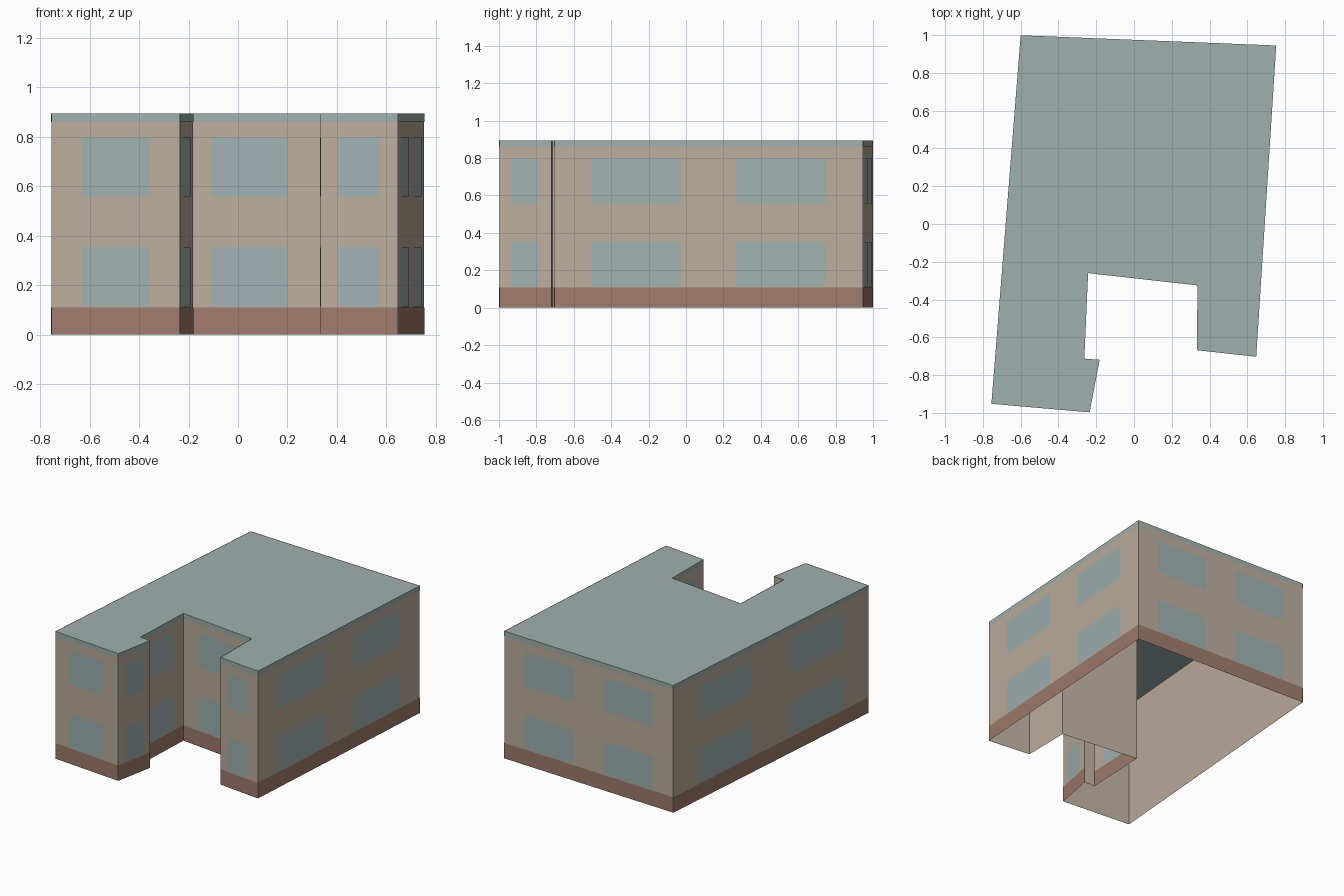
import bpy
from mathutils import Vector

if "Cube" in bpy.data.objects:
    bpy.data.objects.remove(bpy.data.objects["Cube"])

# Building footprint, counter-clockwise from the front right corner
FOOTPRINT = [(-0.755, -0.952), (-0.235, -0.997), (-0.182, -0.719), (-0.263, -0.713),
             (-0.243, -0.26), (0.336, -0.325), (0.333, -0.668), (0.647, -0.703),
             (0.753, 0.945), (-0.6, 0.999)]
HEIGHT = 0.895
PLINTH_TOP = 0.109
CORNICE_BOTTOM = 0.861
FLOORS = [(0.113, 0.352), (0.558, 0.798)]
OFFSET = 0.002


def material(name, rgb):
    mat = bpy.data.materials.new(name)
    mat.use_nodes = True
    mat.diffuse_color = (*rgb, 1)
    mat.node_tree.nodes["Principled BSDF"].inputs["Base Color"].default_value = (*rgb, 1)
    return mat


def build(name, faces, mat):
    """Make one object from a list of faces, each a list of corner points."""
    verts = [p for face in faces for p in face]
    index, start = [], 0
    for face in faces:
        index.append(list(range(start, start + len(face))))
        start += len(face)
    mesh = bpy.data.meshes.new(name)
    mesh.from_pydata(verts, [], index)
    mesh.materials.append(mat)
    obj = bpy.data.objects.new(name, mesh)
    bpy.context.collection.objects.link(obj)


def panel(a, b, start, end, low, high, offset=OFFSET):
    """Upright rectangle on wall a-b between two fractions of its length."""
    along = b - a
    out = Vector((along.y, -along.x)).normalized() * offset
    p, q = a + along * start + out, a + along * end + out
    return [(p.x, p.y, low), (q.x, q.y, low), (q.x, q.y, high), (p.x, p.y, high)]


stone = material("beige stone", (0.50, 0.42, 0.335))
brick = material("brown brick", (0.35, 0.20, 0.15))
glass = material("blue grey glass", (0.35, 0.44, 0.44))
slate = material("grey green roof", (0.35, 0.44, 0.42))

corners = [Vector(p) for p in FOOTPRINT]
edges = list(zip(corners, corners[1:] + corners[:1]))
walls, plinth, cornice, windows = [], [], [], []
for a, b in edges:
    length = (b - a).length
    walls.append(panel(a, b, 0, 1, 0, HEIGHT, 0))
    if length < 0.15:  # the tiny return wall stays plain
        continue
    plinth.append(panel(a, b, 0, 1, 0, PLINTH_TOP))
    cornice.append(panel(a, b, 0, 1, CORNICE_BOTTOM, HEIGHT))
    # One window per floor on short walls, two on long ones
    if length < 1:
        centres, half = [0.5], 0.265
    else:
        centres, half = [0.265, 0.735], min(0.145, 0.265 / length)
    for low, high in FLOORS:
        for c in centres:
            windows.append(panel(a, b, c - half, c + half, low, high))

build("walls", walls, stone)
build("plinth", plinth, brick)
build("cornice", cornice, slate)
build("windows", windows, glass)
build("roof", [[(p.x, p.y, HEIGHT) for p in corners]], slate)
